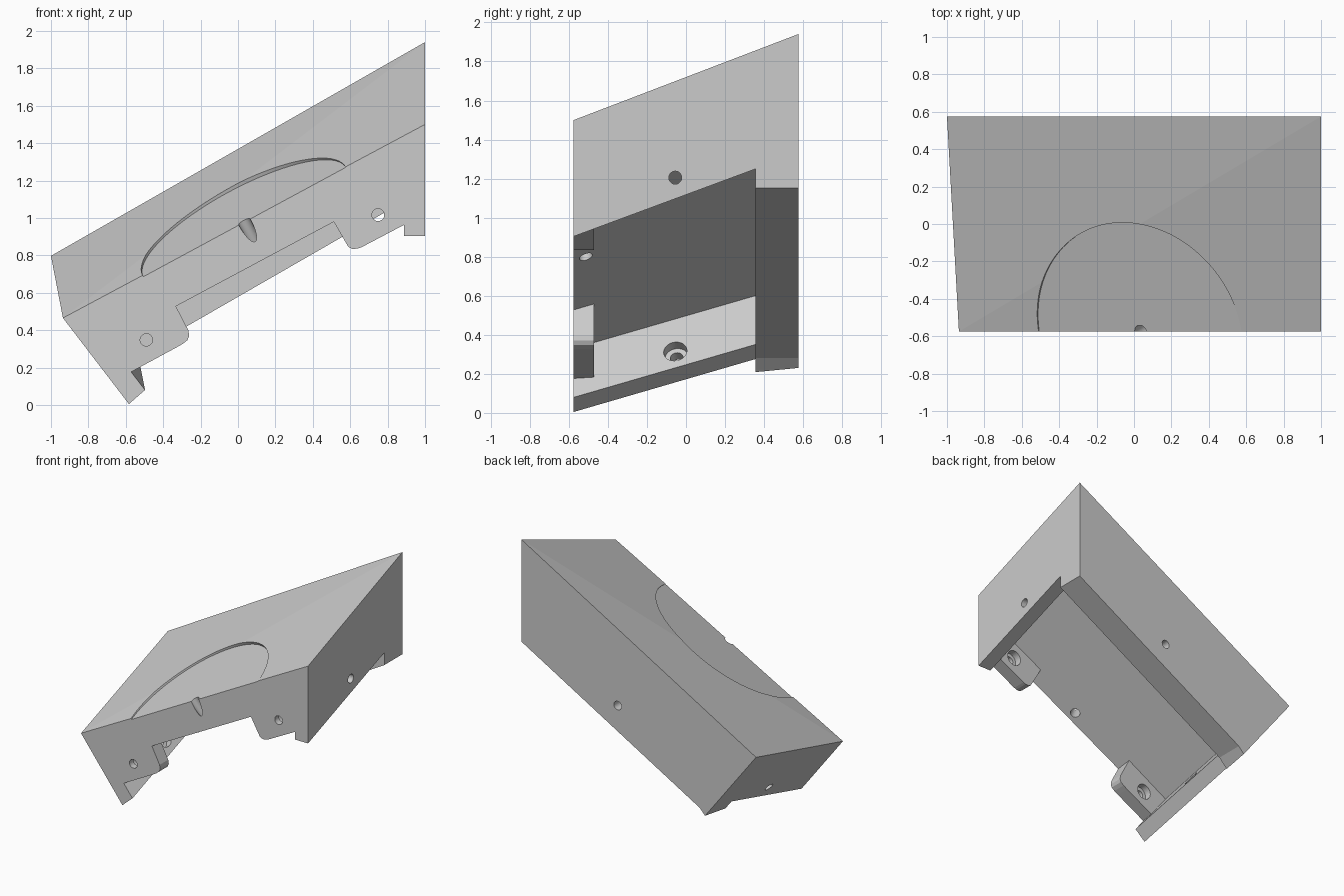
import bpy, bmesh
from mathutils import Vector

if "Cube" in bpy.data.objects:
    bpy.data.objects.remove(bpy.data.objects["Cube"])

FRONT, BACK, WALL = -0.575, 0.575, 0.355


def make(name, verts, faces):
    me = bpy.data.meshes.new(name)
    bm = bmesh.new()
    vs = [bm.verts.new(v) for v in verts]
    for f in faces:
        bm.faces.new([vs[i] for i in f])
    bmesh.ops.recalc_face_normals(bm, faces=bm.faces)
    bm.to_mesh(me)
    bm.free()
    ob = bpy.data.objects.new(name, me)
    bpy.context.collection.objects.link(ob)
    return ob


def loft(name, pts, y0, y1):
    """Prism along y; points are (x, z) or (x, z, dx, dz), drifting by dx, dz from FRONT to WALL."""
    def ring(y):
        t = (y - FRONT) / (WALL - FRONT)
        out = []
        for p in pts:
            x, z, dx, dz = (tuple(p) + (0, 0))[:4]
            out.append((x + dx * t, y, z + dz * t))
        return out
    n = len(pts)
    faces = [list(range(n)), list(range(n, 2 * n))]
    faces += [[i, (i + 1) % n, n + (i + 1) % n, n + i] for i in range(n)]
    return make(name, ring(y0) + ring(y1), faces)


def rod(name, start, end, radius, sides=40):
    a, b = Vector(start), Vector(end)
    bpy.ops.mesh.primitive_cylinder_add(vertices=sides, radius=radius, depth=(b - a).length,
                                        location=(a + b) / 2,
                                        rotation=(b - a).to_track_quat('Z', 'Y').to_euler())
    ob = bpy.context.object
    ob.name = name
    return ob


def combine(tool, operation='DIFFERENCE'):
    tool.hide_render = True
    mod = case.modifiers.new(tool.name, 'BOOLEAN')
    mod.operation, mod.solver, mod.object = operation, 'EXACT', tool
    bpy.context.view_layer.objects.active = case
    bpy.ops.object.modifier_apply(modifier=mod.name)
    bpy.data.objects.remove(tool, do_unlink=True)


def screw_hole(point, axis, thickness, bore):
    """Hole from an inner wall point outward along axis, with a wider bore on the inside."""
    p, d = Vector(point), Vector(axis).normalized()
    combine(rod("screw_hole", p - d * 0.06, p + d * (thickness + 0.06), 0.033))
    combine(rod("screw_bore", p - d * 0.06, p + d * bore, 0.06))


# Outer block: sloped top, slanted left end, overlong underneath
case = make("wedge_case", [
    (-0.936, FRONT, 0.465), (1, FRONT, 1.50), (1, BACK, 1.94), (-1, BACK, 0.797),
    (-0.407, FRONT, -0.225), (1, FRONT, 0.4), (1, BACK, 0.4), (-0.294, BACK, -0.123)],
    [(0, 1, 2), (0, 2, 3), (0, 1, 5, 4), (1, 2, 6, 5), (2, 3, 7, 6), (3, 0, 4, 7),
     (4, 5, 6), (4, 6, 7)])

# Trim the bottom edges of the back wall, then of the two end walls
combine(loft("back_trim", [(1.2, 1.268), (-0.518, 0.28), (-0.57, 0.225), (-0.8, -0.02),
                           (-0.8, -1), (1.2, -1)], 0.25, 0.8))
combine(loft("end_trim", [(-0.755, -0.145, -0.054, 0.27), (-0.411, 0.155, -0.054, 0.27),
                          (0.85, 0.904, 0, 0.345), (1.2, 0.904, 0, 0.345),
                          (1.2, -1), (-0.755, -1)], -0.7, WALL))

# Cavity, open at the front and below
combine(loft("cavity", [(-0.344, -0.12, -0.054, 0.27), (-0.689, 0.330, -0.053, 0.27),
                        (0.888, 1.18, 0, 0.348), (0.888, -0.5), (-0.344, -0.5)], -0.7, WALL))

# Rounded front mounting lugs
combine(loft("left_lug", [(-0.60, 0.161), (-0.33, 0.307), (-0.295, 0.327), (-0.27, 0.347),
                          (-0.261, 0.37), (-0.266, 0.40), (-0.33, 0.524), (-0.37, 0.60),
                          (-0.75, 0.42)], FRONT, -0.47), 'UNION')
combine(loft("right_lug", [(0.475, 1.05), (0.513, 0.979), (0.575, 0.87), (0.59, 0.845),
                           (0.613, 0.834), (0.64, 0.836), (0.66, 0.843), (0.888, 0.963),
                           (0.93, 0.985), (0.93, 1.3)], FRONT, -0.47), 'UNION')

# Screw holes: lugs, left end, right end, back
for x, z in ((-0.49, 0.348), (0.749, 1.016)):
    screw_hole((x, -0.47, z), (0, -1, 0), 0.105, 0.055)
screw_hole((-0.591, -0.055, 0.315), (-0.529, 0.088, -0.406), 0.113, 0.055)
screw_hole((0.888, -0.055, 1.205), (1, 0, 0), 0.112, 0.055)
screw_hole((0.18, WALL, 0.88), (0, 1, 0), 0.22, 0.11)

# Shallow half-round recess in the top and the hole at its centre
normal = Vector((-0.54, -0.35, 1)).normalized()
centre = Vector((0.035, FRONT, 0.978))
combine(rod("round_recess", centre, centre + normal * 0.2, 0.615, 128))
combine(rod("centre_hole", centre + normal * 0.1, centre - normal * 0.4, 0.035))
